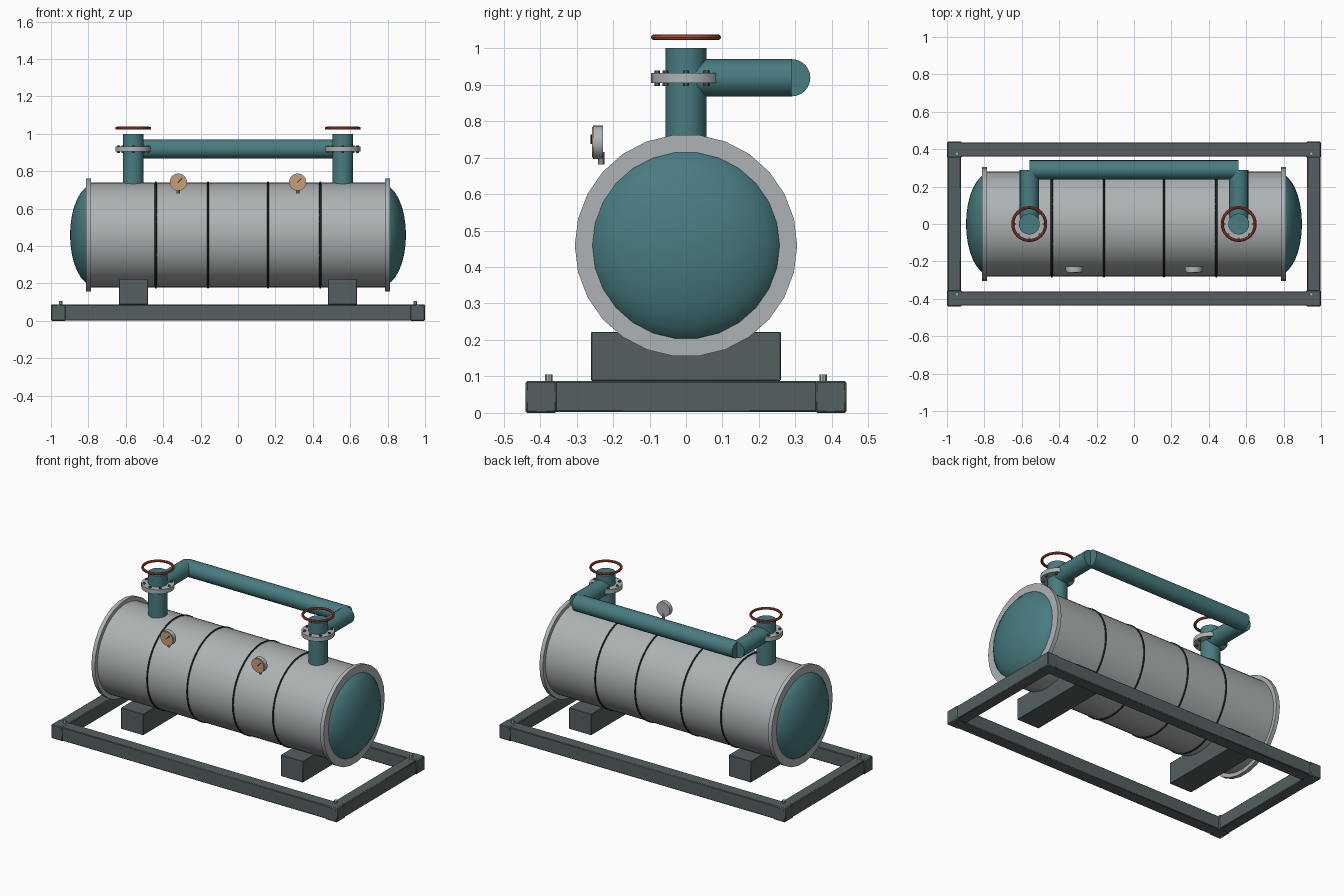
import bpy, bmesh
from math import pi, sin, cos
from mathutils import Matrix, Vector

if "Cube" in bpy.data.objects:
    bpy.data.objects.remove(bpy.data.objects["Cube"])


def material(name, rgb):
    m = bpy.data.materials.new(name)
    m.diffuse_color = (*rgb, 1)
    m.use_nodes = True
    m.node_tree.nodes["Principled BSDF"].inputs["Base Color"].default_value = m.diffuse_color
    return m


TEAL = material("teal_paint", (0.065, 0.20, 0.22))
DARK = material("dark_steel", (0.09, 0.115, 0.12))
STEEL = material("galvanised", (0.42, 0.45, 0.46))
BLACK = material("black", (0.02, 0.025, 0.027))
RED = material("red", (0.42, 0.06, 0.035))
TAN = material("dial_tan", (0.60, 0.34, 0.18))
AXIS = {"X": Matrix.Rotation(pi / 2, 4, "Y"),
        "Y": Matrix.Rotation(-pi / 2, 4, "X"),
        "Z": Matrix()}


def finish(bm, name, mat):
    bmesh.ops.recalc_face_normals(bm, faces=bm.faces)
    me = bpy.data.meshes.new(name)
    bm.to_mesh(me)
    bm.free()
    ob = bpy.data.objects.new(name, me)
    bpy.context.collection.objects.link(ob)
    me.materials.append(mat)
    return ob


def box(name, lo, hi, mat, bevel=0.0):
    lo, hi = Vector(lo), Vector(hi)
    bm = bmesh.new()
    bmesh.ops.create_cube(bm, size=1, matrix=Matrix.Translation((lo + hi) / 2)
                          @ Matrix.Diagonal((*(hi - lo), 1)))
    ob = finish(bm, name, mat)
    if bevel:
        mod = ob.modifiers.new("Bevel", "BEVEL")
        mod.width, mod.segments = bevel, 1
    return ob


def cyl(name, centre, r, length, axis, mat, n=20):
    bm = bmesh.new()
    bmesh.ops.create_cone(bm, cap_ends=True, segments=n, radius1=r, radius2=r,
                          depth=length, matrix=Matrix.Translation(centre) @ AXIS[axis])
    return finish(bm, name, mat)


def lathe_x(name, profile, z, n, mat, closed=False):
    """Spin (x, radius) points round a line along x at height z."""
    bm = bmesh.new()
    rings = [[bm.verts.new((x, r * cos(2 * pi * i / n), z + r * sin(2 * pi * i / n)))
              for i in range(n)] for x, r in profile]
    pairs = list(zip(rings, rings[1:])) + ([(rings[-1], rings[0])] if closed else [])
    for a, b in pairs:
        for i in range(n):
            j = (i + 1) % n
            bm.faces.new((a[i], a[j], b[j], b[i]))
    if not closed:
        bm.faces.new(rings[0])
        bm.faces.new(rings[-1])
    return finish(bm, name, mat)


def ring_profile(x, R, r, n=8):
    return [(x + r * cos(2 * pi * k / n), R + r * sin(2 * pi * k / n)) for k in range(n)]


ZC = 0.459  # tank axis height

# Skid frame with corner blocks and anchor bolts
for s, side in ((-1, "left"), (1, "right")):
    x0, x1 = sorted((s * 0.925, s * 0.996))
    box(f"{side}_end_rail", (x0, -0.36, 0.002), (x1, 0.36, 0.087), DARK, 0.004)
    for t, end in ((-1, "front"), (1, "back")):
        y0, y1 = sorted((t * 0.354, t * 0.44))
        cx0, cx1 = sorted((s * 0.92, s * 1.0))
        box(f"{end}_{side}_corner", (cx0, y0, 0), (cx1, y1, 0.088), DARK, 0.005)
        cyl(f"{end}_{side}_anchor_bolt", (s * 0.947, t * 0.376, 0.09), 0.01, 0.03, "Z", STEEL, 8)
for t, end in ((-1, "front"), (1, "back")):
    y0, y1 = sorted((t * 0.36, t * 0.436))
    box(f"{end}_rail", (-0.93, y0, 0.002), (0.93, y1, 0.087), DARK, 0.004)

# Tank shell and strap bands
cyl("tank_shell", (0, 0, ZC), 0.28, 1.6, "X", STEEL, 48)
for i, x in enumerate((-0.44, -0.16, 0.16, 0.44)):
    lathe_x(f"strap_band_{i + 1}", ring_profile(x, 0.28, 0.006, 6), ZC, 40, BLACK, True)

for s, side in ((-1, "left"), (1, "right")):
    # Saddle support
    box(f"{side}_saddle", (s * 0.5585 - 0.0775, -0.26, 0.088),
        (s * 0.5585 + 0.0775, 0.26, 0.222), DARK, 0.002)

    # End flange and domed head
    lathe_x(f"{side}_end_flange", [(s * 0.787, 0.305), (s * 0.812, 0.305)], ZC, 26, STEEL)
    dome = [(s * (0.77 + 0.128 * sin(k * pi / 16)), max(0.273 * cos(k * pi / 16), 0.004))
            for k in range(9)]
    lathe_x(f"{side}_domed_head", dome, ZC, 26, TEAL)

    # Nozzle with bolted flange
    x = s * 0.56
    cyl(f"{side}_nozzle", (x, 0, 0.85), 0.056, 0.30, "Z", TEAL, 24)
    cyl(f"{side}_nozzle_flange", (x, 0, 0.918), 0.096, 0.027, "Z", STEEL, 24)
    for k in range(8):
        a = k * pi / 4
        cyl(f"{side}_flange_bolt_{k + 1}", (x + 0.079 * cos(a), 0.079 * sin(a), 0.918),
            0.008, 0.042, "Z", DARK, 6)

    # Branch pipe towards the back
    cyl(f"{side}_branch_pipe", (x, 0.145, 0.919), 0.051, 0.29, "Y", TEAL, 24)

    # Handwheel: ring lathed round x, then turned upright
    wheel = lathe_x(f"{side}_handwheel", ring_profile(0, 0.088, 0.008), 0, 32, RED, True)
    wheel.data.transform(Matrix.Translation((x, 0, 1.03)) @ AXIS["X"])

    # Pressure gauge: body, dial, needle and stem
    gx, gz = s * 0.319, 0.742
    cyl(f"{side}_gauge_body", (gx, -0.241, gz), 0.046, 0.028, "Y", STEEL, 24)
    cyl(f"{side}_gauge_dial", (gx, -0.256, gz), 0.042, 0.004, "Y", TAN, 24)
    cyl(f"{side}_gauge_stem", (gx, -0.233, 0.698), 0.009, 0.034, "Z", STEEL, 10)
    needle = box(f"{side}_gauge_needle", (-0.004, -0.002, -0.0025), (0.028, 0.002, 0.0025), BLACK)
    needle.data.transform(Matrix.Translation((gx, -0.26, gz)) @ Matrix.Rotation(-pi / 4, 4, "Y"))

# Header pipe joining both branches
cyl("header_pipe", (0, 0.29, 0.919), 0.051, 1.12, "X", TEAL, 24)

# Smooth rounded surfaces, keep hard edges
bpy.ops.object.select_all(action="SELECT")
bpy.context.view_layer.objects.active = bpy.data.objects["tank_shell"]
bpy.ops.object.shade_smooth_by_angle(angle=pi / 6)
